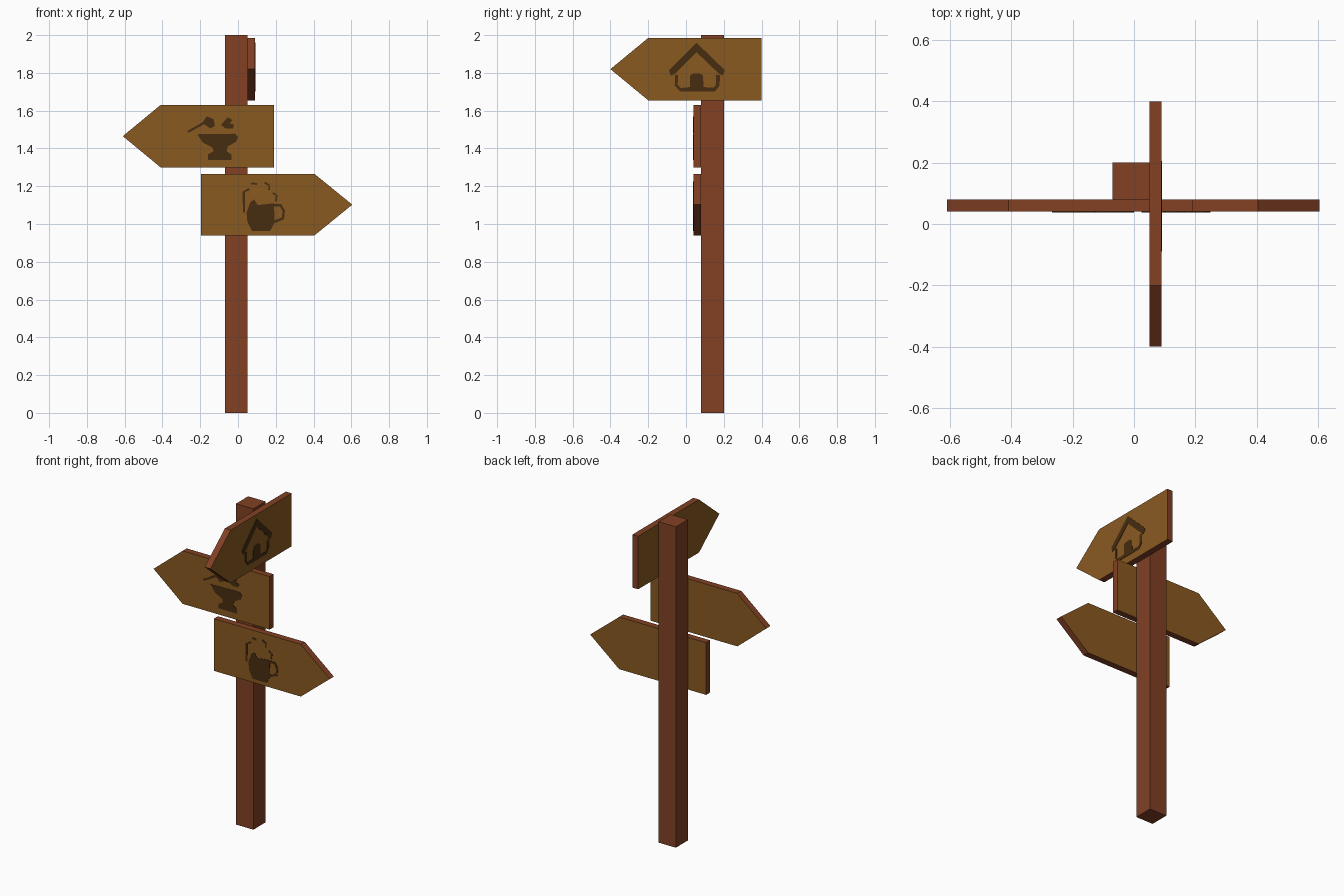
import bpy, bmesh
from mathutils import Vector


def material(name, rgb):
    m = bpy.data.materials.new(name)
    m.diffuse_color = (*rgb, 1)
    return m


WOOD = material("red brown wood", (0.223, 0.051, 0.0176))
PLANK = material("golden brown plank", (0.254, 0.102, 0.0152))
PAINT = material("dark brown paint", (0.061, 0.026, 0.0052))

# Sign planes: (u, v, depth) -> world position
front = lambda u, v, d: Vector((u, d, v))
side = lambda u, v, d: Vector((d, u, v))


def prisms(name, outlines, plane, d0, d1, face_mat, edge_mat):
    """Extrude flat outlines from depth d0 to d1 as one object."""
    bm = bmesh.new()
    for pts in outlines:
        a = [bm.verts.new(plane(u, v, d0)) for u, v in pts]
        b = [bm.verts.new(plane(u, v, d1)) for u, v in pts]
        bm.faces.new(a)
        bm.faces.new(b)
        for i in range(len(pts)):
            j = (i + 1) % len(pts)
            bm.faces.new((a[i], a[j], b[j], b[i])).material_index = 1
    bmesh.ops.recalc_face_normals(bm, faces=bm.faces[:])
    me = bpy.data.meshes.new(name)
    bm.to_mesh(me)
    bm.free()
    me.materials.append(face_mat)
    me.materials.append(edge_mat)
    ob = bpy.data.objects.new(name, me)
    bpy.context.collection.objects.link(ob)
    return ob


def board(name, plane, tail, tip, z0, z1, d0, d1):
    """Arrow-shaped plank, pointing from tail to tip."""
    neck = tip + (0.2 if tip < tail else -0.2)
    pts = [(tail, z0), (neck, z0), (tip, (z0 + z1) / 2), (neck, z1), (tail, z1)]
    prisms(name, [pts], plane, d0, d1, PLANK, WOOD)


def stroke(pts, w):
    """Outline of a line of width w along points."""
    left, right = [], []
    for i, p in enumerate(pts):
        a, b = Vector(pts[max(i - 1, 0)]), Vector(pts[min(i + 1, len(pts) - 1)])
        t = (b - a).normalized()
        n = Vector((-t.y, t.x)) * w / 2
        left.append(Vector(p) + n)
        right.append(Vector(p) - n)
    return left + right[::-1]


def icon(name, outlines, plane, d0, d1):
    prisms(name, outlines, plane, d0, d1, PAINT, PAINT)


# Post
prisms("post", [[(-0.07, 0), (0.05, 0), (0.05, 2), (-0.07, 2)]], front, 0.08, 0.20, WOOD, WOOD)

# Three arrow boards
board("house_board", side, 0.40, -0.40, 1.655, 1.985, 0.05, 0.09)
board("anvil_board", front, 0.19, -0.61, 1.30, 1.63, 0.04, 0.08)
board("mug_board", front, -0.195, 0.605, 0.94, 1.265, 0.04, 0.08)

# House: roof, walls with floor, door
icon("house_icon", [
    [(-0.09, 1.815), (0.055, 1.96), (0.205, 1.815), (0.195, 1.785), (0.175, 1.795),
     (0.055, 1.91), (-0.06, 1.795), (-0.08, 1.785)],
    stroke([(-0.05, 1.79), (-0.052, 1.735), (-0.03, 1.712), (0.0, 1.712)], 0.016),
    stroke([(0.17, 1.79), (0.168, 1.735), (0.15, 1.712), (0.11, 1.712)], 0.02),
    [(-0.03, 1.702), (0.15, 1.702), (0.15, 1.72), (0.093, 1.725), (0.09, 1.785),
     (0.075, 1.797), (0.037, 1.797), (0.022, 1.785), (0.02, 1.725), (-0.03, 1.72)],
], side, 0.088, 0.092)

# Anvil: body, hammer and spark
icon("anvil_icon", [
    [(-0.215, 1.475), (-0.185, 1.43), (-0.135, 1.405), (-0.13, 1.385), (-0.16, 1.368),
     (-0.16, 1.34), (-0.035, 1.34), (-0.035, 1.368), (-0.06, 1.385), (-0.055, 1.41),
     (-0.01, 1.435), (0.0, 1.46), (-0.015, 1.478)],
    stroke([(-0.265, 1.488), (-0.18, 1.535)], 0.012),
    [(-0.19, 1.535), (-0.165, 1.57), (-0.13, 1.555), (-0.122, 1.52), (-0.145, 1.505)],
    [(-0.09, 1.525), (-0.055, 1.565), (-0.028, 1.55), (-0.045, 1.533), (-0.02, 1.525),
     (-0.028, 1.505), (-0.065, 1.505)],
], front, 0.038, 0.042)

# Mug: body, foam line and handle
icon("mug_icon", [
    [(0.045, 1.06), (0.065, 1.115), (0.085, 1.13), (0.105, 1.10), (0.19, 1.11),
     (0.195, 1.01), (0.17, 0.963), (0.075, 0.963), (0.05, 1.01)],
    stroke([(0.032, 1.06), (0.03, 1.17), (0.06, 1.185)], 0.012),
    stroke([(0.07, 1.215), (0.10, 1.212)], 0.01),
    stroke([(0.14, 1.22), (0.165, 1.205), (0.165, 1.18)], 0.01),
    stroke([(0.185, 1.165), (0.205, 1.15), (0.2, 1.12)], 0.01),
    stroke([(0.19, 1.10), (0.225, 1.10), (0.242, 1.07), (0.238, 1.03), (0.19, 1.01)], 0.014),
], front, 0.038, 0.042)
